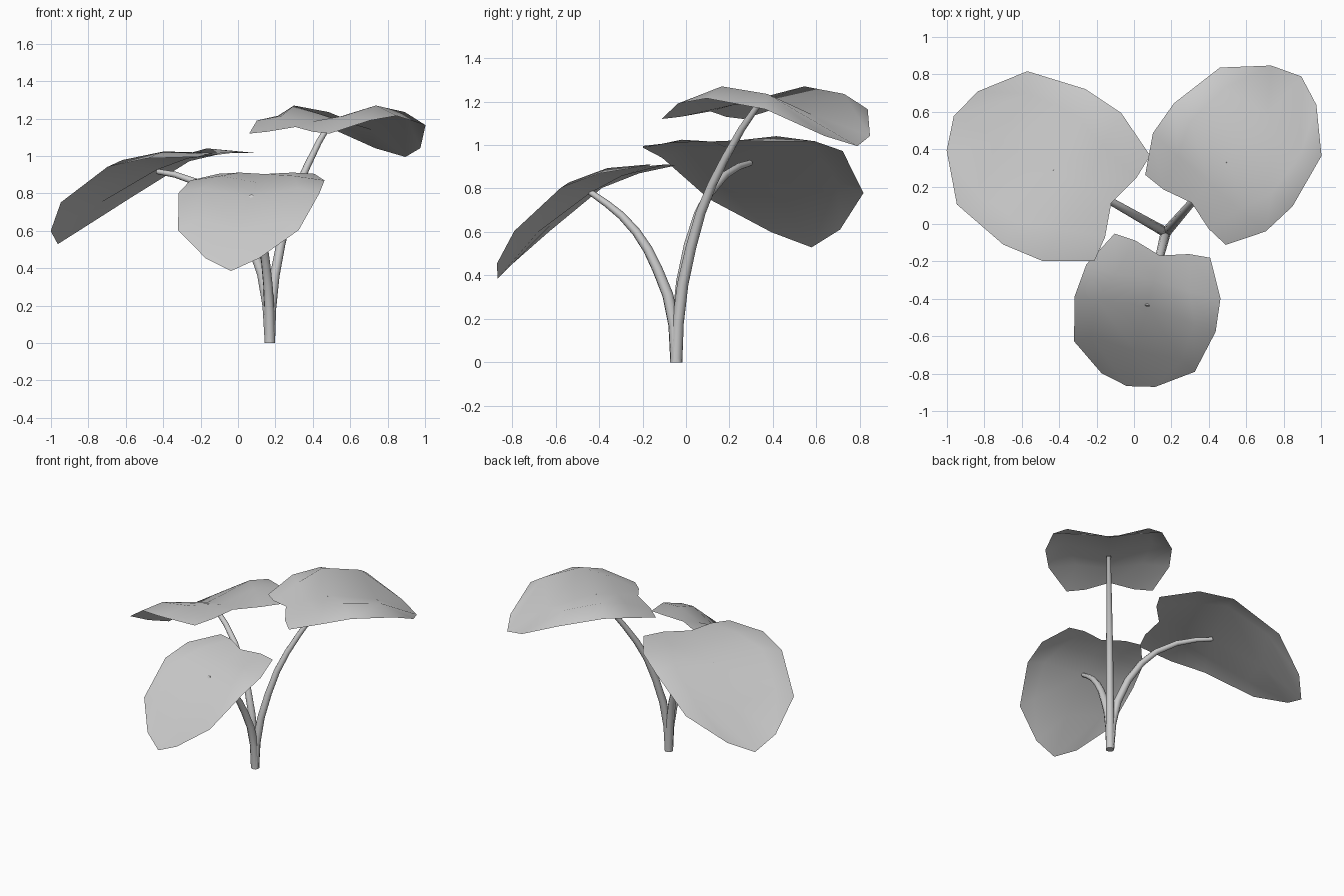
import bpy, bmesh
from math import cos, sin, radians, pi
from mathutils import Vector

if "Cube" in bpy.data.objects:
    bpy.data.objects.remove(bpy.data.objects["Cube"])

BASE = Vector((0.17, -0.045, 0.0))

# Half leaf: rows from notch to tip, each (along, across, up, extra sag) for midrib, ridge, edge
ROWS = [
    [(-.31, 0, 0, .02), (-.355, .16, -.025, .01), (-.36, .285, -.035, .01)],
    [(-.17, 0, .03, .03), (-.17, .22, .06, .02), (-.165, .40, .035, .02)],
    [(0, 0, .045, .045), (.01, .29, .115, .055), (.03, .42, .06, .022)],
    [(.31, 0, -.015, .035), (.27, .27, .08, .085), (.335, .36, .01, .042)],
    [(.585, 0, -.16, 0), (.523, .16, -.113, 0)],
]


def finish(name, bm, angle):
    bmesh.ops.recalc_face_normals(bm, faces=bm.faces[:])
    me = bpy.data.meshes.new(name)
    bm.to_mesh(me)
    bm.free()
    ob = bpy.data.objects.new(name, me)
    bpy.context.collection.objects.link(ob)
    bpy.ops.object.select_all(action='DESELECT')
    ob.select_set(True)
    bpy.context.view_layer.objects.active = ob
    bpy.ops.object.shade_smooth_by_angle(angle=radians(angle))
    return ob


def leaf(name, heading, reach, height, pitch, length, width, sag, roll=0):
    """Mirrored leaf blade, sagged, rolled, pitched down and turned about the stalk base."""
    a, p, r = radians(heading), radians(pitch), radians(roll)
    fwd, side = Vector((cos(a), sin(a), 0)), Vector((-sin(a), cos(a), 0))
    bm = bmesh.new()
    for s in (1, -1):
        grid = []
        for row in ROWS:
            line = []
            for u, v, w, drop in row:
                u, v, w = u * length, s * v * width, (w - sag * drop) * length
                v, w = v * cos(r) + w * sin(r), w * cos(r) - v * sin(r)
                d = reach + u * cos(p) + w * sin(p)
                z = height - u * sin(p) + w * cos(p)
                line.append(bm.verts.new(BASE + fwd * d + side * v + Vector((0, 0, z))))
            grid.append(line)
        for i in range(4):
            for j in range(2):
                q = [grid[i][j], grid[i][j + 1]]
                if j + 1 < len(grid[i + 1]):
                    q.append(grid[i + 1][j + 1])
                q.append(grid[i + 1][min(j, len(grid[i + 1]) - 1)])
                bm.faces.new(q if s > 0 else q[::-1])
    bmesh.ops.remove_doubles(bm, verts=bm.verts[:], dist=1e-4)
    ob = finish(name, bm, 60)
    if sum(f.normal.z for f in ob.data.polygons) < 0:
        ob.data.flip_normals()


def stalk(name, heading, path, sides=8, r0=.028, r1=.014):
    """Tapered tube following (distance, height) points in a vertical plane."""
    a = radians(heading)
    fwd, side = Vector((cos(a), sin(a), 0)), Vector((-sin(a), cos(a), 0))
    pts = [BASE + fwd * d + Vector((0, 0, z)) for d, z in path]
    bm = bmesh.new()
    rings = []
    for i, c in enumerate(pts):
        t = (pts[min(i + 1, len(pts) - 1)] - pts[max(i - 1, 0)]).normalized()
        if i == 0:
            t = Vector((0, 0, 1))
        n = side.cross(t)
        r = r0 + (r1 - r0) * (i / (len(pts) - 1)) ** 1.4
        rings.append([bm.verts.new(c + (side * cos(k * 2 * pi / sides) + n * sin(k * 2 * pi / sides)) * r)
                      for k in range(sides)])
    for lo, hi in zip(rings, rings[1:]):
        for k in range(sides):
            m = (k + 1) % sides
            bm.faces.new((lo[k], lo[m], hi[m], hi[k]))
    bm.faces.new(rings[0][::-1])
    bm.faces.new(rings[-1])
    finish(name, bm, 60)


# Leaf blades
leaf("left_leaf", 151.5, .69, .925, 18, 1.19, 1.12, 1.0, 2)
leaf("front_leaf", 255.8, .408, .785, 27, .98, .925, 1.1, 0)
leaf("right_leaf", 49, .52, 1.155, 0, 1.0, 1.0, 0)

# Stalks
stalk("left_stalk", 150.5, [(0, 0), (.015, .2), (.05, .37), (.12, .54), (.21, .68), (.31, .78), (.45, .86), (.58, .9), (.69, .917)])
stalk("front_stalk", 255.8, [(0, 0), (.01, .17), (.04, .31), (.09, .43), (.135, .52), (.19, .60), (.26, .675), (.33, .73), (.408, .783)])
stalk("right_stalk", 49, [(0, 0), (.01, .18), (.04, .36), (.09, .53), (.15, .69), (.22, .82), (.30, .94), (.40, 1.075), (.505, 1.19)])
